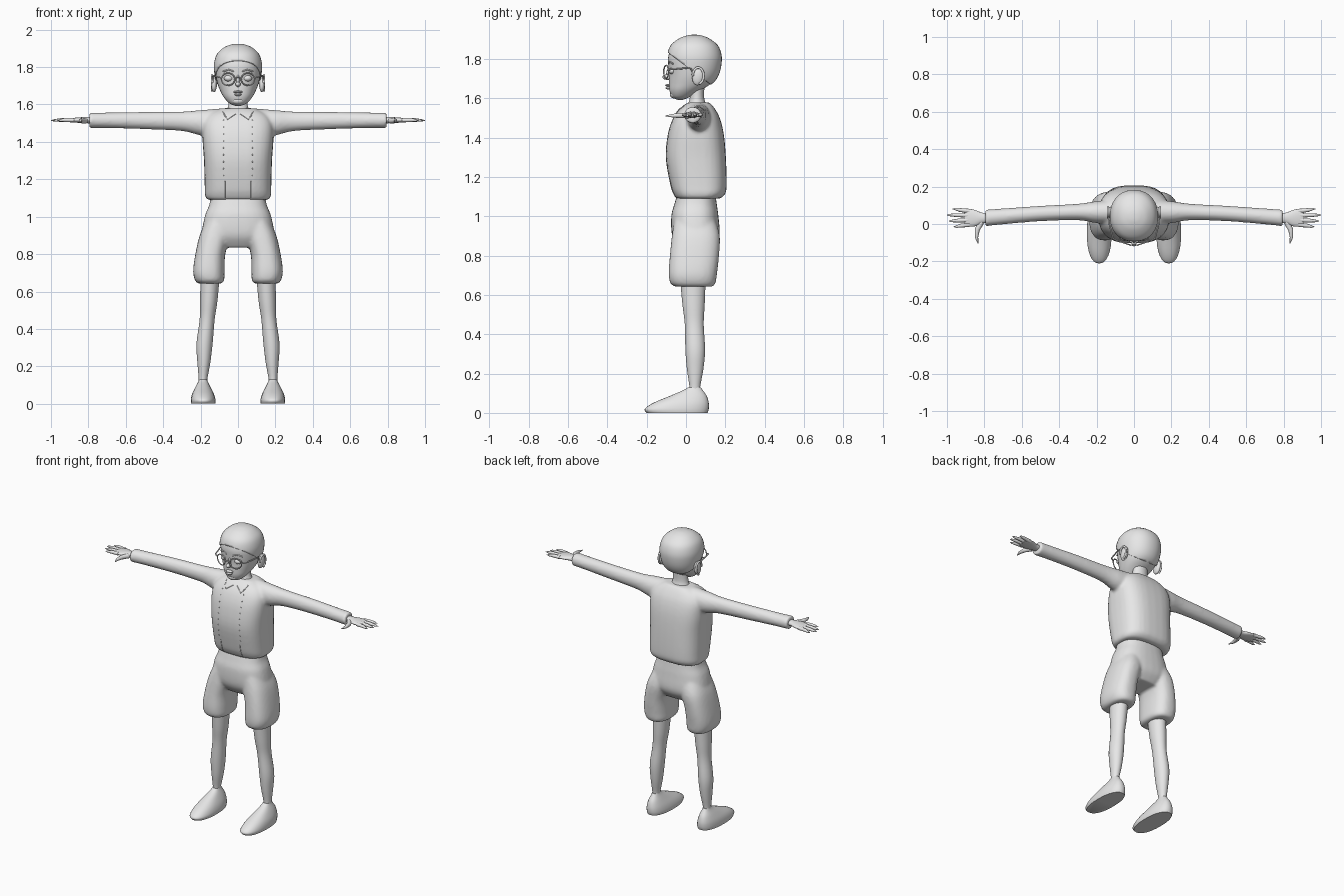
import bpy, bmesh, math
from mathutils import Vector, Matrix
from mathutils.bvhtree import BVHTree

cube = bpy.data.objects.get("Cube")
if cube:
    bpy.data.objects.remove(cube)

GREY = (0.8, 0.8, 0.8, 1)
mat = bpy.data.materials.new("plain grey")
mat.use_nodes = True
mat.diffuse_color = GREY
mat.node_tree.nodes["Principled BSDF"].inputs["Base Color"].default_value = GREY
SIDES = ((1, "left"), (-1, "right"))


def finish(name, data):
    ob = bpy.data.objects.new(name, data)
    data.materials.append(mat)
    bpy.context.collection.objects.link(ob)
    return ob


def mesh_object(name, bm, angle=50):
    bmesh.ops.recalc_face_normals(bm, faces=bm.faces)
    me = bpy.data.meshes.new(name)
    bm.to_mesh(me)
    bm.free()
    ob = finish(name, me)
    bpy.ops.object.select_all(action="DESELECT")
    ob.select_set(True)
    bpy.context.view_layer.objects.active = ob
    bpy.ops.object.shade_smooth_by_angle(angle=math.radians(angle))
    return ob


def spline(rings, steps):
    """Catmull-Rom interpolation between section tuples."""
    out = []
    for i in range(len(rings) - 1):
        quad = [rings[max(i - 1, 0)], rings[i], rings[i + 1], rings[min(i + 2, len(rings) - 1)]]
        for s in range(steps):
            t = s / steps
            out.append([b + (c - a) * t / 2 + (2 * a - 5 * b + 4 * c - d) * t * t / 2
                        + (3 * b - a - 3 * c + d) * t ** 3 / 2 for a, b, c, d in zip(*quad)])
    return out + [list(rings[-1])]


def loft(bm, rings, axis="z", sign=1, power=2.0, count=32, steps=4):
    """Skin superellipse sections given as (station, u min, u max, v min, v max)."""
    loops = []
    for t, u0, u1, v0, v1 in spline(rings, steps):
        loop = []
        for k in range(count):
            a = math.tau * k / count
            c, s = math.cos(a), math.sin(a)
            u = (u0 + u1) / 2 + (u1 - u0) / 2 * math.copysign(abs(c) ** (2 / power), c)
            v = (v0 + v1) / 2 + (v1 - v0) / 2 * math.copysign(abs(s) ** (2 / power), s)
            p = (u, v, t) if axis == "z" else (t, u, v)
            loop.append(bm.verts.new((p[0] * sign, p[1], p[2])))
        loops.append(loop)
    for a, b in zip(loops, loops[1:]):
        for k in range(count):
            n = (k + 1) % count
            bm.faces.new((a[k], a[n], b[n], b[k]))
    bm.faces.new(loops[0][::-1])
    bm.faces.new(loops[-1])
    return bm


def fuse(ob, voxel, repeat):
    m = ob.modifiers.new("fuse", "REMESH")
    m.mode, m.voxel_size, m.use_smooth_shade = "VOXEL", voxel, True
    m = ob.modifiers.new("soften", "SMOOTH")
    m.factor, m.iterations = 0.5, repeat


def ball(name, loc, size, tilt=0):
    bm = bmesh.new()
    bmesh.ops.create_uvsphere(bm, u_segments=24, v_segments=14, radius=1)
    bm.transform(Matrix.Translation(loc) @ Matrix.Rotation(tilt, 4, "X") @ Matrix.Diagonal((*size, 1)))
    return mesh_object(name, bm)


def tubes(name, paths, radius, cyclic=False):
    """Round rods; every path point is (x, y, z) or (x, y, z, thickness factor)."""
    cu = bpy.data.curves.new(name, "CURVE")
    cu.dimensions, cu.bevel_depth, cu.bevel_resolution = "3D", radius, 3
    cu.use_fill_caps = True
    for path in paths:
        sp = cu.splines.new("POLY")
        sp.points.add(len(path) - 1)
        sp.use_cyclic_u, sp.use_smooth = cyclic, True
        for pt, p in zip(sp.points, path):
            pt.co = (*p[:3], 1)
            pt.radius = p[3] if len(p) > 3 else 1
    return finish(name, cu)


# Shirt: body and both sleeves fused together
bm = loft(bmesh.new(), [
    (1.09, -.165, .165, -.05, .175), (1.115, -.177, .177, -.065, .2),
    (1.16, -.178, .178, -.08, .207), (1.3, -.182, .182, -.103, .203),
    (1.42, -.19, .19, -.092, .192), (1.5, -.185, .185, -.065, .172),
    (1.55, -.15, .15, -.03, .145), (1.58, -.085, .085, .01, .12)], power=2.8)
for s, side in SIDES:
    loft(bm, [(.08, .0, .13, 1.42, 1.58), (.2, .005, .122, 1.435, 1.57), (.3, .02, .108, 1.458, 1.562),
              (.5, .015, .097, 1.468, 1.56), (.7, -.002, .083, 1.474, 1.557),
              (.795, -.012, .077, 1.474, 1.557)], "x", s)
shirt = mesh_object("shirt", bm)
fuse(shirt, .009, 6)

# Shorts: seat and two wide legs fused together
bm = loft(bmesh.new(), [
    (.835, -.13, .13, -.03, .13), (.9, -.19, .19, -.07, .17), (1.0, -.178, .178, -.075, .165),
    (1.06, -.155, .155, -.06, .157), (1.11, -.145, .145, -.045, .15)], power=2.5)
for s, side in SIDES:
    loft(bm, [(.642, .09, .212, -.055, .135), (.66, .074, .23, -.08, .15), (.71, .072, .24, -.088, .158),
              (.8, .068, .228, -.082, .168), (.9, .04, .205, -.072, .172),
              (.98, .02, .17, -.06, .15)], sign=s, power=2.5)
fuse(mesh_object("shorts", bm), .009, 6)

# Legs, shoes and hands
for s, side in SIDES:
    mesh_object(side + "_leg", loft(bmesh.new(), [
        (.08, .165, .21, .015, .075), (.13, .164, .21, .018, .072), (.22, .148, .217, .005, .088),
        (.32, .136, .222, -.003, .097), (.45, .125, .205, -.006, .09), (.55, .11, .203, -.018, .095),
        (.68, .098, .2, -.03, .1)], sign=s))
    mesh_object(side + "_shoe", loft(bmesh.new(), [
        (0, .122, .25, -.2, .11), (.02, .12, .252, -.21, .116), (.05, .128, .246, -.168, .116),
        (.085, .145, .23, -.085, .106), (.115, .16, .214, -.015, .086),
        (.13, .166, .208, .01, .076)], sign=s, power=2.3))
    mesh_object(side + "_palm", loft(bmesh.new(), [
        (.76, .005, .06, 1.497, 1.535), (.81, .004, .06, 1.5, 1.533), (.85, -.012, .075, 1.502, 1.531),
        (.89, -.014, .082, 1.504, 1.527), (.91, -.008, .076, 1.507, 1.523)], "x", s, steps=3))
    digits = []
    for y0, y1, tip in ((-.004, -.014, .965), (.021, .016, .99), (.046, .048, 1.0), (.069, .08, .97)):
        mid = (.89 + tip) / 2
        digits.append([(s * .88, y0, 1.516, 1), (s * mid, (y0 + y1) / 2, 1.517, .9),
                       (s * (tip - .015), y1, 1.515, .55), (s * tip, y1, 1.514, .12)])
    digits.append([(s * .815, .01, 1.513, 1.3), (s * .838, -.03, 1.513, 1.2),
                   (s * .842, -.07, 1.512, .8), (s * .834, -.105, 1.511, .15)])
    tubes(side + "_fingers", digits, .0115)

# Neck and head
mesh_object("neck", loft(bmesh.new(), [
    (1.54, -.075, .075, -.005, .115), (1.575, -.058, .058, .012, .1),
    (1.61, -.05, .05, .02, .092), (1.68, -.05, .05, .02, .095)]))
skull = [(1.593, -.022, .022, -.05, -.01), (1.607, -.053, .053, -.076, .025),
         (1.64, -.083, .083, -.09, .08), (1.68, -.104, .104, -.092, .14), (1.72, -.118, .118, -.092, .167),
         (1.77, -.127, .127, -.096, .18), (1.82, -.128, .128, -.096, .181), (1.87, -.112, .112, -.078, .162),
         (1.905, -.075, .075, -.035, .118), (1.92, -.038, .038, .005, .08), (1.924, -.012, .012, .03, .055)]
INSET = .006
mesh_object("head", loft(bmesh.new(), [
    (t - (INSET if t > 1.8 else 0), a + INSET, b - INSET, c + INSET, d - INSET) for t, a, b, c, d in skull],
    power=2.15, count=40))

# Close cap, cut along a slanted hairline
bm = loft(bmesh.new(), skull, power=2.15, count=40)
bmesh.ops.bisect_plane(bm, geom=bm.verts[:] + bm.edges[:] + bm.faces[:], plane_co=(0, -.09, 1.832),
                       plane_no=(0, .75, 1), clear_inner=True)
cap = mesh_object("cap", bm)
m = cap.modifiers.new("thickness", "SOLIDIFY")
m.thickness, m.offset = .008, -1

# Face
ball("nose", (0, -.094, 1.708), (.014, .026, .014))
ball("nose_bridge", (0, -.084, 1.732), (.009, .016, .03), math.radians(-12))
ball("upper_lip", (0, -.088, 1.667), (.024, .018, .007))
ball("lower_lip", (0, -.087, 1.653), (.019, .018, .008))
ball("chin", (0, -.06, 1.62), (.034, .022, .02))
for s, side in SIDES:
    ball(side + "_eye", (s * .05, -.07, 1.74), (.024, .02, .017))
    ball(side + "_ear", (s * .128, .062, 1.712), (.016, .03, .046), math.radians(-10))
    tubes(side + "_ear_rim", [[(s * .139, .062 + .028 * math.cos(a), 1.715 + .042 * math.sin(a))
                              for a in [math.radians(d) for d in range(-80, 200, 20)]]], .006)
    tubes(side + "_brow", [[(s * x, y, z) for x, y, z in
                           ((.022, -.089, 1.776), (.05, -.083, 1.786), (.08, -.066, 1.776))]], .004)
    # Glasses: rim and temple arm
    tubes(side + "_lens_rim", [[(s * (.053 + .036 * math.cos(a)), -.101 + .012 * math.cos(a),
                                1.735 + .033 * math.sin(a))
                               for a in [math.tau * k / 28 for k in range(28)]]], .0035, True)
    tubes(side + "_temple_arm", [[(s * x, y, z) for x, y, z in
                                 ((.088, -.09, 1.742), (.112, -.078, 1.748), (.122, -.04, 1.75),
                                  (.132, .0, 1.754), (.134, .025, 1.752), (.134, .035, 1.73),
                                  (.132, .042, 1.7))]], .004)
tubes("glasses_bridge", [[(-.018, -.112, 1.74), (0, -.114, 1.746), (.018, -.112, 1.74)]], .0035)

# Shirt details laid on the fused surface: hem slits, collar edges, small studs
bpy.context.view_layer.update()
tree = BVHTree.FromObject(shirt, bpy.context.evaluated_depsgraph_get())


def on_shirt(x, z):
    hit = tree.ray_cast(Vector((x, -1, z)), Vector((0, 1, 0)))[0]
    return (x, hit.y if hit else 0, z)


for s, side in SIDES:
    tubes(side + "_hem_slit", [[on_shirt(s * .07, 1.1 + .015 * k) for k in range(7)]], .0025)
    tubes(side + "_collar_edge", [[on_shirt(s * x, z) for x, z in
                                  ((.08, 1.562), (.07, 1.54), (.055, 1.52), (.035, 1.535), (.012, 1.55))]], .003)
    for k in range(9):
        ball(side + "_stud_" + str(k + 1), on_shirt(s * .078, 1.22 + .037 * k), (.0035, .003, .0035))
